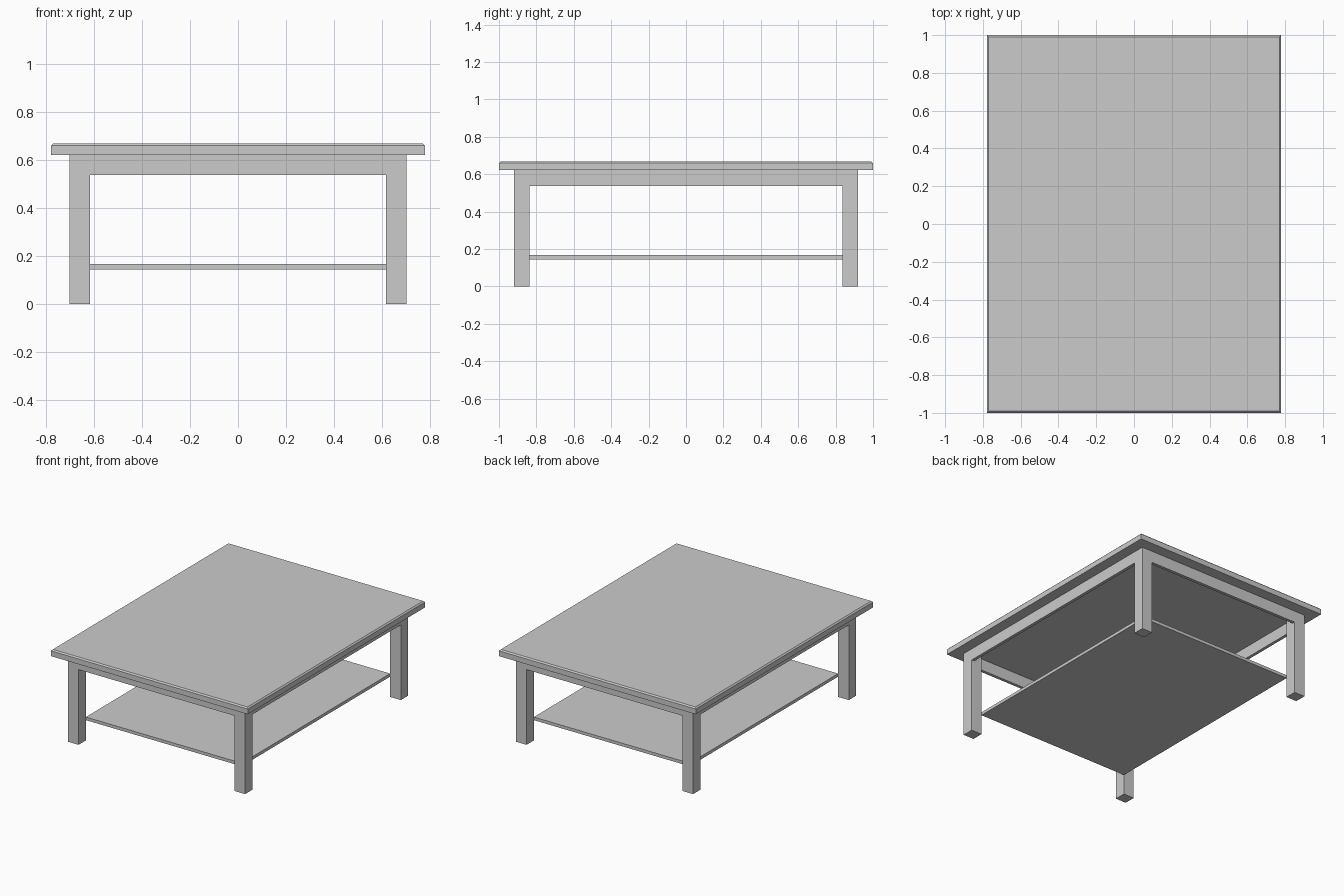
import bpy
import bmesh

default = bpy.data.objects.get("Cube")
if default:
    bpy.data.objects.remove(default, do_unlink=True)

grey = bpy.data.materials.new("plain_grey")
grey.use_nodes = True
colour = (0.6, 0.6, 0.6, 1)
grey.diffuse_color = colour
grey.node_tree.nodes["Principled BSDF"].inputs["Base Color"].default_value = colour


def box(name, low, high, chamfer=0):
    """Box between two corners, with an optional chamfer round its top."""
    bm = bmesh.new()
    bmesh.ops.create_cube(bm, size=1)
    for v in bm.verts:
        v.co = [high[i] if v.co[i] > 0 else low[i] for i in range(3)]
    if chamfer:
        rim = [e for e in bm.edges if all(v.co.z == max(w.co.z for w in bm.verts) for v in e.verts)]
        bmesh.ops.bevel(bm, geom=rim, offset=chamfer, segments=1, affect='EDGES')
    mesh = bpy.data.meshes.new(name)
    bm.to_mesh(mesh)
    bm.free()
    mesh.materials.append(grey)
    obj = bpy.data.objects.new(name, mesh)
    bpy.context.collection.objects.link(obj)
    return obj


def mirrored(name, low, high, axes):
    """Box repeated by mirroring across the centre planes."""
    obj = box(name, low, high)
    mirror = obj.modifiers.new("mirror", 'MIRROR')
    mirror.use_axis = axes
    mirror.use_mirror_merge = False


# Outer and inner limits of the legs, and key heights
out_x, out_y = 0.70, 0.92
in_x, in_y = 0.616, 0.838
apron_z, top_z = 0.537, 0.621
thick = 0.022

# Table top with chamfered upper rim
box("table_top", (-0.778, -1, top_z), (0.778, 1, 0.668), 0.009)

# Four square legs
mirrored("legs", (in_x, in_y, 0), (out_x, out_y, top_z), (True, True, False))

# Aprons flush with the outer leg faces
mirrored("end_aprons", (-in_x, out_y - thick, apron_z), (in_x, out_y, top_z), (False, True, False))
mirrored("side_aprons", (out_x - thick, -in_y, apron_z), (out_x, in_y, top_z), (True, False, False))

# Lower shelf fitted between the inner corners of the legs
box("lower_shelf", (-in_x, -in_y, 0.145), (in_x, in_y, 0.167))
